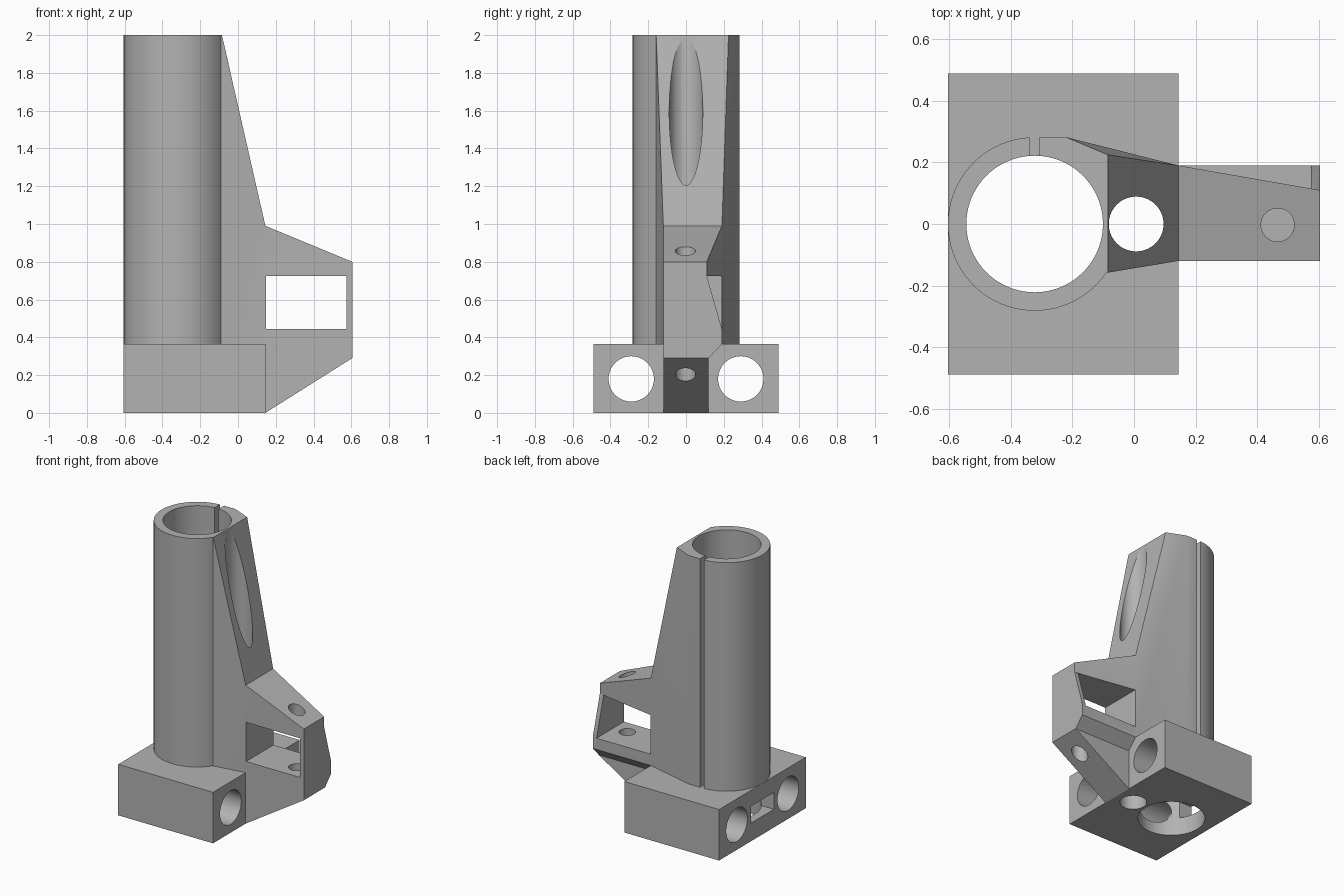
import bpy
import bmesh
import math
from mathutils import Matrix, Vector

cube = bpy.data.objects.get("Cube")
if cube:
    bpy.data.objects.remove(cube, do_unlink=True)

grey = bpy.data.materials.new("plain grey")
grey.use_nodes = True
COLOUR = (0.45, 0.45, 0.45, 1)
grey.diffuse_color = COLOUR
grey.node_tree.nodes["Principled BSDF"].inputs["Base Color"].default_value = COLOUR


def finish(name, bm):
    bmesh.ops.recalc_face_normals(bm, faces=bm.faces)
    mesh = bpy.data.meshes.new(name)
    bm.to_mesh(mesh)
    bm.free()
    mesh.materials.append(grey)
    obj = bpy.data.objects.new(name, mesh)
    bpy.context.collection.objects.link(obj)
    return obj


def hull(name, points):
    bm = bmesh.new()
    for p in points:
        bm.verts.new(p)
    result = bmesh.ops.convex_hull(bm, input=bm.verts)
    spare = {v for v in result["geom_interior"] + result["geom_unused"]
             if isinstance(v, bmesh.types.BMVert)}
    bmesh.ops.delete(bm, geom=list(spare), context="VERTS")
    bmesh.ops.dissolve_limit(bm, angle_limit=0.002, verts=bm.verts, edges=bm.edges)
    return finish(name, bm)


def prism(name, profile, axis, low, high):
    """Convex profile in the two other axes, extended along one axis."""
    points = []
    for a, b in profile:
        for h in (low, high):
            p = [a, b]
            p.insert(axis, h)
            points.append(p)
    return hull(name, points)


def box(name, x, y, z):
    return prism(name, [(a, b) for a in x for b in y], 2, *z)


def rod(name, centre, radius, low, high, axis=2):
    bm = bmesh.new()
    place = Matrix.Rotation(math.pi / 2, 4, "Y") if axis == 0 else Matrix()
    spot = list(centre)
    spot.insert(axis, (low + high) / 2)
    bmesh.ops.create_cone(bm, cap_ends=True, segments=80, radius1=radius, radius2=radius,
                          depth=high - low, matrix=Matrix.Translation(Vector(spot)) @ place)
    return finish(name, bm)


def combine(body, other, operation="DIFFERENCE"):
    other.hide_render = True
    mod = body.modifiers.new(other.name, "BOOLEAN")
    mod.operation = operation
    mod.solver = "EXACT"
    mod.object = other
    bpy.context.view_layer.objects.active = body
    bpy.ops.object.modifier_apply(modifier=mod.name)
    bpy.data.objects.remove(other, do_unlink=True)


TUBE = (-0.323, 0)
BASE_TOP = 0.365

# Rectangular base block
bracket = box("bracket_body", (-0.605, 0.145), (-0.49, 0.49), (0, BASE_TOP))

# Tall tube, trimmed by the sloping front of the rib
tube = rod("tube", TUBE, 0.282, BASE_TOP - 0.01, 2)
combine(tube, prism("slope_cut", [(-0.108, 2.1), (0.145, 1), (0.4, 1), (0.4, 2.1)], 1, -1, 1))

# Tapered rib behind the tube
rib_points = [(-0.085, 0.225, 2), (0.145, -0.12, 0.99), (0.145, 0.19, 0.99),
              (0.145, -0.12, 0), (0.145, 0.19, 0)]
for z in (0, 2):
    rib_points += [(-0.32, 0.282, z), (-0.22, 0.282, z), (-0.085, -0.158, z), (-0.32, -0.1, z)]
rib = hull("rib", rib_points)

# Side arm with window, tapered top bar and chamfered lower edge
arm = prism("arm", [(0.1, 0), (0.145, 0), (0.605, 0.29), (0.605, 0.8), (0.145, 0.99), (0.1, 0.99)],
            1, -0.12, 0.19)
combine(arm, box("window", (0.148, 0.575), (-0.5, 0.5), (0.445, 0.725)))
combine(arm, prism("top_taper", [(0.145, 0.19), (0.651, 0.102), (0.651, 0.4), (0.145, 0.4)],
                   2, 0.725, 1.2))
combine(arm, prism("end_taper", [(0.19, 0.445), (0.11, 0.726), (0.4, 0.726), (0.4, 0.445)],
                   0, 0.56, 0.7))
combine(arm, prism("lower_chamfer", [(0.12, -0.1), (0.12, 0.29), (0.195, 0.37), (0.4, 0.37), (0.4, -0.1)],
                   0, 0.145, 0.7))

for part in (rib, tube, arm):
    combine(bracket, part, "UNION")

# Bore, clamping slit and vertical rod hole
combine(bracket, rod("bore", TUBE, 0.222, -0.1, 2.1))
combine(bracket, box("slit", (-0.34, -0.308), (0.1, 0.4), (BASE_TOP, 2.1)))
combine(bracket, rod("rod_hole", (0.007, 0), 0.089, -0.1, 2.1))

# Cross holes and slot in the base
for y in (-0.29, 0.29):
    combine(bracket, rod("cross_hole", (y, 0.18), 0.12, -0.8, 0.3, axis=0))
combine(bracket, box("base_slot", (-0.8, -0.4), (-0.13, 0.13), (0.13, 0.25)))

# Screw holes in the arm, the upper one closed by a thin skin
for low, high in ((-0.1, 0.6), (0.735, 1.2)):
    combine(bracket, rod("screw_hole", (0.467, -0.003), 0.054, low, high))

# Smooth curved walls, keep corners sharp
bpy.ops.object.select_all(action="DESELECT")
bracket.select_set(True)
bpy.context.view_layer.objects.active = bracket
bpy.ops.object.shade_smooth_by_angle(angle=math.radians(20))
